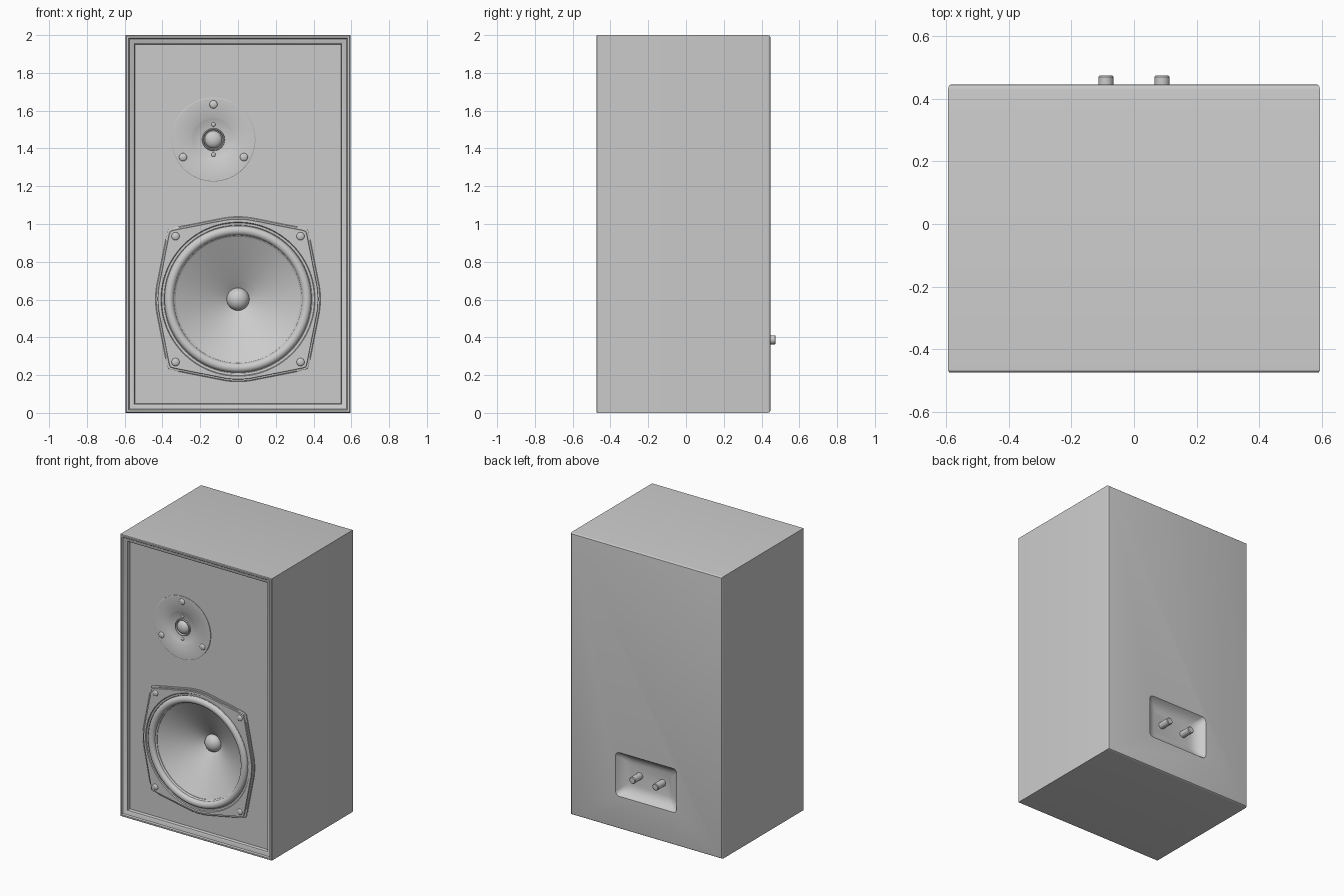
import bpy, bmesh
from math import sin, cos, pi, sqrt, acos, radians

if "Cube" in bpy.data.objects:
    bpy.data.objects.remove(bpy.data.objects["Cube"])

# ---------- outlines in the xz plane at depth y ----------
def circle(r, y, cx=0, cz=0, n=96):
    return [(cx + r * cos(2 * pi * i / n), y, cz + r * sin(2 * pi * i / n)) for i in range(n)]

def rect(inset, y):
    w = 0.595 - inset
    return [(-w, y, inset), (w, y, inset), (w, y, 2 - inset), (-w, y, 2 - inset)]

def round_rect(w, h, r, y, cz):
    pts = []
    for k, (sx, sz) in enumerate([(1, 1), (-1, 1), (-1, -1), (1, -1)]):
        for j in range(9):
            a = (k + j / 8) * pi / 2
            pts.append((sx * (w - r) + r * cos(a), y, cz + sz * (h - r) + r * sin(a)))
    return pts

def basket(inset, y, cz, n=256):
    # circle with four tangent, rounded corner lugs
    R, d, rc = 0.437 - inset, 0.49, 0.03 - inset
    beta = pi / 4 - acos((R - rc) / d)
    pts = []
    for i in range(n):
        t = 2 * pi * i / n
        a = t % (pi / 2)
        a = min(a, pi / 2 - a)
        r = R if a < beta else R / cos(a - beta)
        q = rc * rc - (d * sin(pi / 4 - a)) ** 2
        if q > 0:
            r = min(r, d * cos(pi / 4 - a) + sqrt(q))
        pts.append((r * cos(t), y, cz + r * sin(t)))
    return pts

# ---------- mesh helpers ----------
def loft(name, loops, wrap=False):
    bm = bmesh.new()
    rows = [[bm.verts.new(p) for p in lp] for lp in loops]
    n = len(rows[0])
    for a, b in zip(rows, rows[1:] + (rows[:1] if wrap else [])):
        for i in range(n):
            j = (i + 1) % n
            bm.faces.new((a[i], a[j], b[j], b[i]))
    if not wrap:
        bm.faces.new(rows[0])
        bm.faces.new(rows[-1])
    bmesh.ops.recalc_face_normals(bm, faces=bm.faces)
    me = bpy.data.meshes.new(name)
    bm.to_mesh(me)
    bm.free()
    ob = bpy.data.objects.new(name, me)
    bpy.context.collection.objects.link(ob)
    return ob

def activate(ob):
    bpy.ops.object.select_all(action='DESELECT')
    ob.select_set(True)
    bpy.context.view_layer.objects.active = ob

def smooth(ob, angle=32):
    activate(ob)
    bpy.ops.object.shade_smooth_by_angle(angle=radians(angle))
    return ob

def cut(ob, cutter):
    activate(ob)
    m = ob.modifiers.new("cut", 'BOOLEAN')
    m.operation, m.object, m.solver = 'DIFFERENCE', cutter, 'EXACT'
    bpy.ops.object.modifier_apply(modifier=m.name)
    bpy.data.objects.remove(cutter)

def lathe(name, prof, cx, cz, wrap=False, n=96):
    return smooth(loft(name, [circle(r, y, cx, cz, n) for r, y in prof], wrap))

def dome(name, r, h, y, cx, cz, n=32):
    # shallow cap facing the front, with its base at y
    prof = [(r, y + 0.01)] + [(r * cos(k * pi / 17), y - h * sin(k * pi / 17)) for k in range(9)]
    return lathe(name, prof, cx, cz, n=n)

BAFFLE = -0.435
WZ = 0.602
TX, TZ = -0.13, 1.447

# ---------- cabinet with moulded front rim and recessed baffle ----------
cabinet = loft("cabinet", [rect(i, y) for i, y in [
    (0.014, 0.447), (0.006, 0.445), (0.002, 0.44), (0, 0.43), (0, -0.47), (0.004, -0.475), (0.014, -0.475),
    (0.02, -0.466), (0.036, -0.46), (0.046, -0.455), (0.05, BAFFLE)]])
cut(cabinet, loft("woofer_hole", [circle(0.395, -0.6, 0, WZ), circle(0.395, -0.2, 0, WZ)]))
cut(cabinet, loft("tweeter_hole", [circle(0.13, -0.6, TX, TZ), circle(0.13, -0.38, TX, TZ)]))

# terminal recess in the back
TERM_Z = 0.387
steps = [(0, 0.5), (0, 0.447), (0.012, 0.428), (0.03, 0.41), (0.052, 0.397), (0.08, 0.39)]
cut(cabinet, loft("terminal_recess", [
    round_rect(0.24 - i, 0.155 - i * 0.9, 0.03, y, TERM_Z) for i, y in steps]))
smooth(cabinet)

# ---------- terminals ----------
for s in (-1, 1):
    lathe("terminal_post", [(0.024, 0.38), (0.024, 0.471), (0.02, 0.475)], s * 0.09, TERM_Z, n=32)

# ---------- woofer ----------
smooth(loft("woofer_basket", [
    basket(0, BAFFLE + 0.005, WZ), basket(0, -0.443, WZ), basket(0.004, -0.446, WZ),
    basket(0.012, -0.446, WZ), basket(0.014, -0.454, WZ),
    circle(0.408, -0.454, 0, WZ, 256), circle(0.404, -0.448, 0, WZ, 256),
    circle(0.38, -0.446, 0, WZ, 256), circle(0.38, BAFFLE + 0.005, 0, WZ, 256)], wrap=True))
# rubber surround: flat flange then half roll
roll = [(0.364 + 0.025 * cos(k * pi / 12), -0.445 - 0.024 * sin(k * pi / 12)) for k in range(13)]
lathe("woofer_surround", [(0.392, -0.44), (0.392, -0.45)] + roll + [(0.33, -0.437), (0.33, -0.43)],
      0, WZ, wrap=True)
# cone, slightly flared
cone = [(0.05 + 0.292 * t, -0.268 - 0.172 * t ** 0.93) for t in [1 - k / 10 for k in range(11)]]
lathe("woofer_cone", [(0.05, -0.24), (0.342, -0.415)] + cone, 0, WZ)
dome("dust_cap", 0.06, 0.05, -0.275, 0, WZ, 48)
for sx in (-1, 1):
    for sz in (-1, 1):
        dome("woofer_screw", 0.021, 0.01, -0.454, sx * 0.331, WZ + sz * 0.333)

# ---------- tweeter ----------
lathe("tweeter_plate", [(0.1, -0.4), (0.222, -0.43), (0.222, -0.44), (0.219, -0.442),
                        (0.115, -0.442), (0.11, -0.439), (0.06, -0.432), (0.058, -0.44),
                        (0.053, -0.44), (0.05, -0.425)], TX, TZ)
dome("tweeter_dome", 0.046, 0.028, -0.427, TX, TZ, 48)
for k in range(3):
    a = pi / 2 + k * 2 * pi / 3
    dome("tweeter_screw", 0.021, 0.01, -0.442, TX + 0.186 * cos(a), TZ + 0.186 * sin(a))
for s in (-1, 1):
    dome("tweeter_pin", 0.011, 0.006, -0.436, TX, TZ + s * 0.08, 20)
